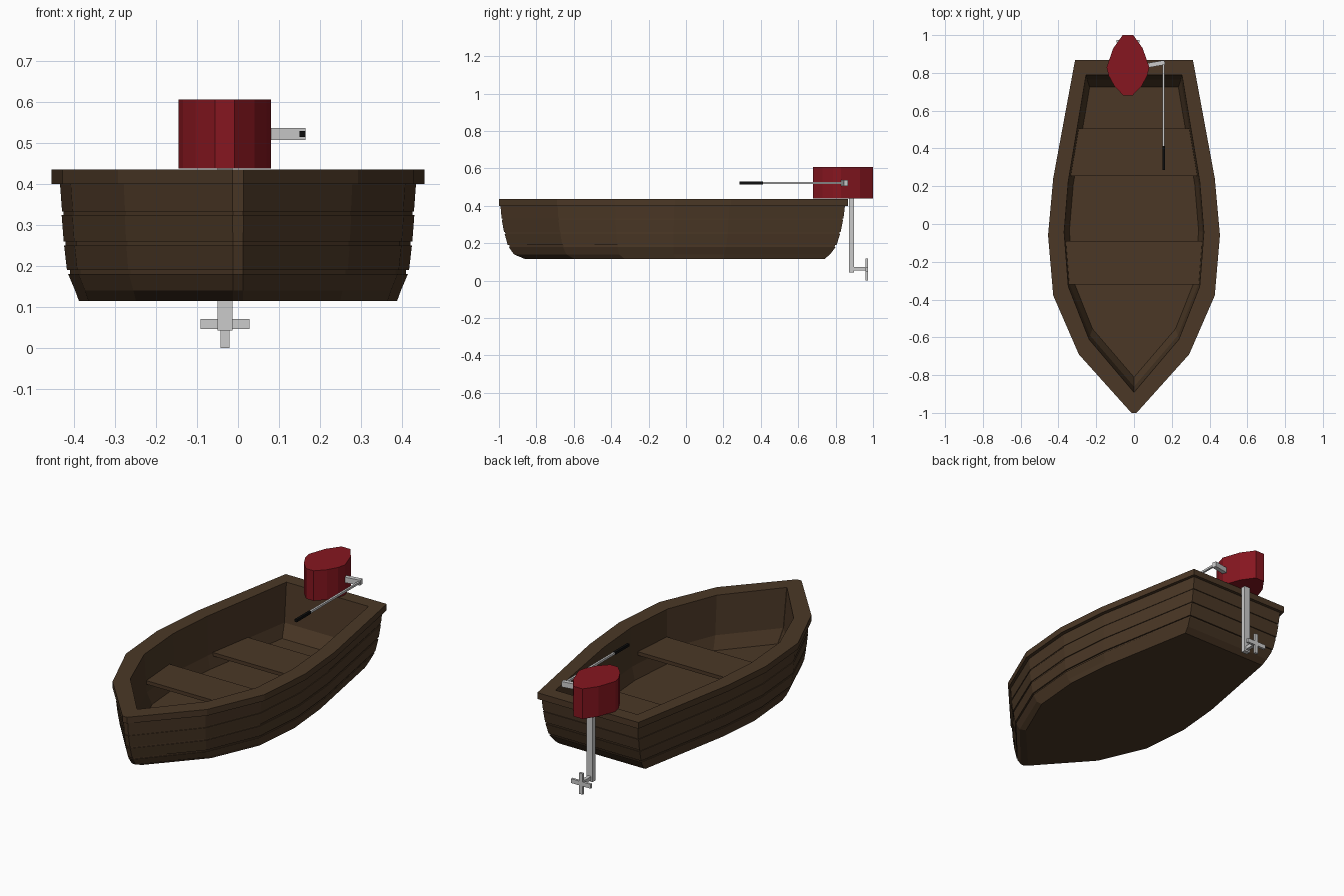
import bpy, bmesh, math
from mathutils import Matrix

if "Cube" in bpy.data.objects:
    bpy.data.objects.remove(bpy.data.objects["Cube"])


def material(name, rgb):
    m = bpy.data.materials.new(name)
    m.diffuse_color = (*rgb, 1)
    m.use_nodes = True
    m.node_tree.nodes["Principled BSDF"].inputs["Base Color"].default_value = m.diffuse_color
    return m


WOOD = material("wood", (0.07, 0.039, 0.019))
RED = material("red_paint", (0.24, 0.008, 0.014))
BLACK = material("black_rubber", (0.004, 0.004, 0.004))


def loft(name, rings, mat=None):
    """Skin a stack of equal-length point rings and cap both ends."""
    bm = bmesh.new()
    vs = [[bm.verts.new(p) for p in ring] for ring in rings]
    n = len(vs[0])
    for a, b in zip(vs, vs[1:]):
        for i in range(n):
            j = (i + 1) % n
            bm.faces.new((a[i], a[j], b[j], b[i]))
    bm.faces.new(vs[0])
    bm.faces.new(vs[-1])
    bmesh.ops.recalc_face_normals(bm, faces=bm.faces)
    me = bpy.data.meshes.new(name)
    bm.to_mesh(me)
    bm.free()
    ob = bpy.data.objects.new(name, me)
    bpy.context.collection.objects.link(ob)
    if mat:
        me.materials.append(mat)
    return ob


def prism(name, outline, z0, z1, mat=None):
    return loft(name, [[(x, y, z) for x, y in outline] for z in (z0, z1)], mat)


def box(name, x0, x1, y0, y1, z0, z1, mat=None):
    return prism(name, [(x0, y0), (x1, y0), (x1, y1), (x0, y1)], z0, z1, mat)


# Boat plan: (fraction of length from bow, fraction of half beam)
PLAN = [(0, 0.03), (0.166, 0.642), (0.333, 0.94), (0.504, 1), (0.665, 0.94), (1, 0.686)]


def boat_ring(z, half, bow, stern, tip=0.03):
    right = [(half * (w if u else tip), bow + (stern - bow) * u, z) for u, w in PLAN]
    return right + [(-x, y, z) for x, y, z in reversed(right)]


# Hull: lapped planks outside, overhanging gunwale, inner wall and floor
SECTION = [
    (0.115, 0.388, -0.86, 0.74),
    (0.14, 0.397, -0.92, 0.77),
    (0.18, 0.414, -0.948, 0.80),
    (0.18, 0.409, -0.943, 0.795), (0.19, 0.409, -0.945, 0.797),
    (0.19, 0.417, -0.953, 0.805),
    (0.25, 0.424, -0.97, 0.824),
    (0.25, 0.42, -0.966, 0.82), (0.26, 0.42, -0.967, 0.821),
    (0.26, 0.425, -0.973, 0.827),
    (0.325, 0.43, -0.985, 0.84),
    (0.325, 0.426, -0.981, 0.836), (0.333, 0.426, -0.982, 0.837),
    (0.333, 0.429, -0.986, 0.842),
    (0.40, 0.434, -0.992, 0.85),
    (0.40, 0.455, -1.0, 0.867),
    (0.435, 0.455, -1.0, 0.867),
    (0.435, 0.37, -0.89, 0.79, 0.003),
    (0.22, 0.362, -0.86, 0.765, 0.003),
    (0.15, 0.342, -0.81, 0.725, 0.003),
]
loft("hull", [boat_ring(*s) for s in SECTION], WOOD)

# Bench seats
for name, y0, w0, y1, w1, z in (("front_seat", -0.32, 0.347, -0.09, 0.37, 0.285),
                                ("rear_seat", 0.255, 0.347, 0.505, 0.305, 0.225)):
    prism(name, [(-w0, y0), (w0, y0), (w1, y1), (-w1, y1)], z - 0.02, z, WOOD)

# Outboard motor cowl
CX = -0.032
side = [(0.024, 0.68), (0.072, 0.73), (0.102, 0.785), (0.113, 0.83), (0.078, 0.93), (0.028, 1.0)]
cowl = [(CX + x, y) for x, y in side] + [(CX - x, y) for x, y in reversed(side)]
prism("motor_cowl", cowl, 0.438, 0.606, RED)

# Drive leg, propeller shaft and crossed blades
box("drive_leg", CX - 0.018, CX + 0.018, 0.872, 0.897, 0.043, 0.45)
box("propeller_shaft", CX - 0.01, CX + 0.01, 0.88, 0.97, 0.053, 0.073)
box("propeller_blade_upright", CX - 0.011, CX + 0.011, 0.96, 0.974, 0.0, 0.117)
box("propeller_blade_level", CX - 0.06, CX + 0.06, 0.96, 0.974, 0.047, 0.071)

# Tiller bracket, arm and grip
bracket = box("tiller_bracket", -0.06, 0.06, -0.012, 0.012, -0.015, 0.015)
bracket.data.transform(Matrix.Translation((0.104, 0.845, 0.522)) @ Matrix.Rotation(math.radians(10), 4, 'Z'))


def rod(name, y0, y1, r, mat=None):
    circle = [(0.157 + r * math.cos(a), 0.522 + r * math.sin(a))
              for a in (math.pi / 4 + i * math.pi / 2 for i in range(4))]
    return loft(name, [[(x, y, z) for x, z in circle] for y in (y0, y1)], mat)


rod("tiller_arm", 0.40, 0.85, 0.008)
rod("tiller_grip", 0.285, 0.412, 0.01, BLACK)
